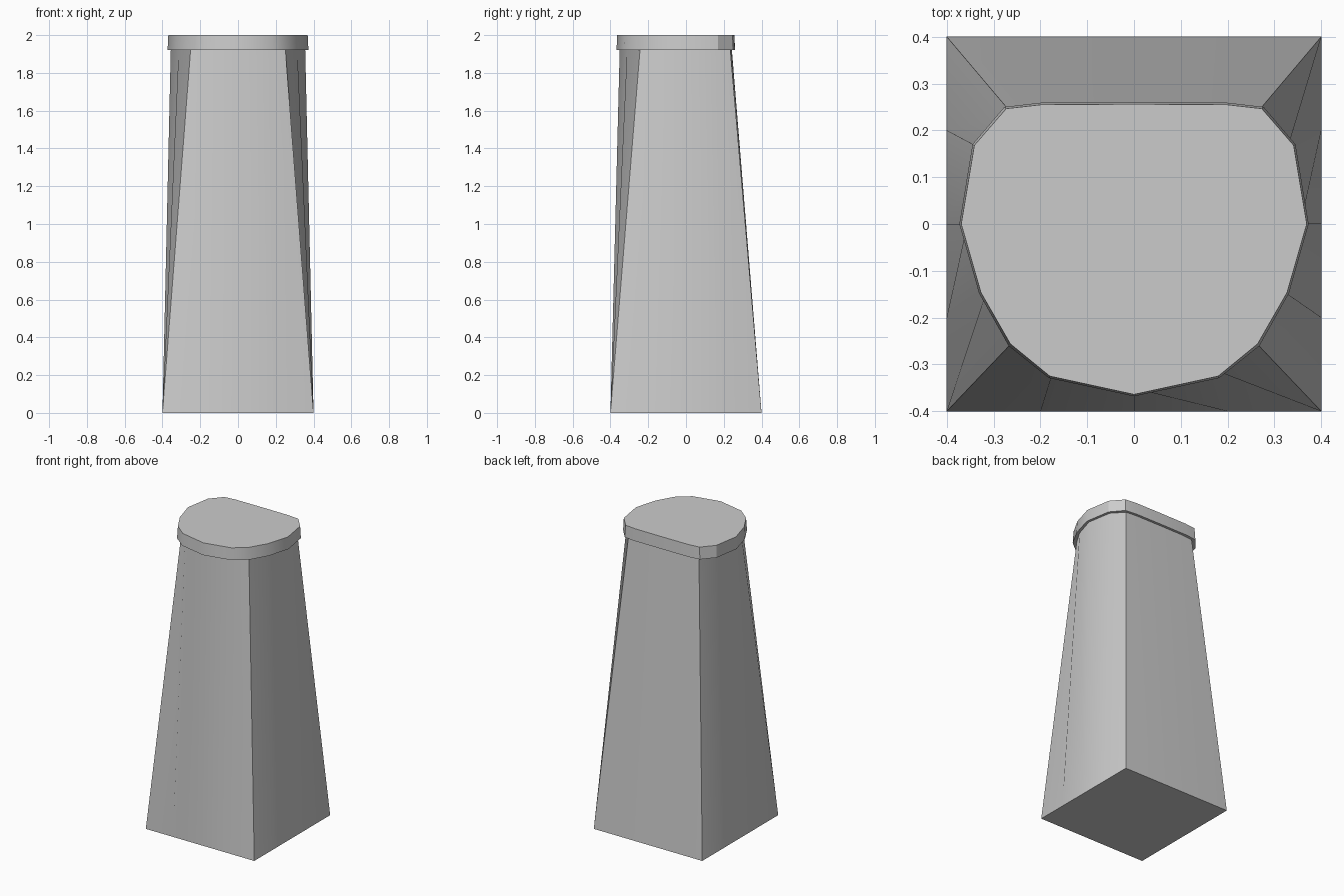
import bpy, bmesh

if "Cube" in bpy.data.objects:
    bpy.data.objects.remove(bpy.data.objects["Cube"])

# Right half of each 16-point outline, from back middle round to front middle
BASE = [(0, .4), (.2, .4), (.4, .4), (.4, .2), (.4, 0), (.4, -.2), (.4, -.4), (.2, -.4), (0, -.4)]
RIM = [(0, .26), (.2, .259), (.277, .25), (.345, .17), (.373, 0), (.331, -.148),
       (.268, -.26), (.182, -.329), (0, -.368)]


def inset(half, d):
    """Shrink an outline towards the centre by distance d."""
    out = []
    for x, y in half:
        k = 1 - d / max(abs(x), abs(y))
        out.append((x * k, y * k))
    return out


def ring(bm, half, z):
    """Mirror a half outline into a closed ring of vertices."""
    full = half + [(-x, y) for x, y in half[-2:0:-1]]
    return [bm.verts.new((x, y, z)) for x, y in full]


# Tapered pedestal: square foot lofted to a rounded neck, ledge and cap
bm = bmesh.new()
levels = [(BASE, 0), (inset(RIM, .017), 1.92), (RIM, 1.92), (inset(RIM, .004), 2.0)]
rings = [ring(bm, half, z) for half, z in levels]
for a, b in zip(rings, rings[1:]):
    n = len(a)
    for i in range(n):
        j = (i + 1) % n
        bm.faces.new((a[i], a[j], b[j], b[i]))
bm.faces.new(rings[0])
bm.faces.new(rings[-1])
bmesh.ops.recalc_face_normals(bm, faces=bm.faces)

mesh = bpy.data.meshes.new("tapered_pedestal")
bm.to_mesh(mesh)
bm.free()
pedestal = bpy.data.objects.new("tapered_pedestal", mesh)
bpy.context.collection.objects.link(pedestal)

# Soft sides with crisp corners
bpy.context.view_layer.objects.active = pedestal
pedestal.select_set(True)
bpy.ops.object.shade_smooth_by_angle(angle=0.5236)
